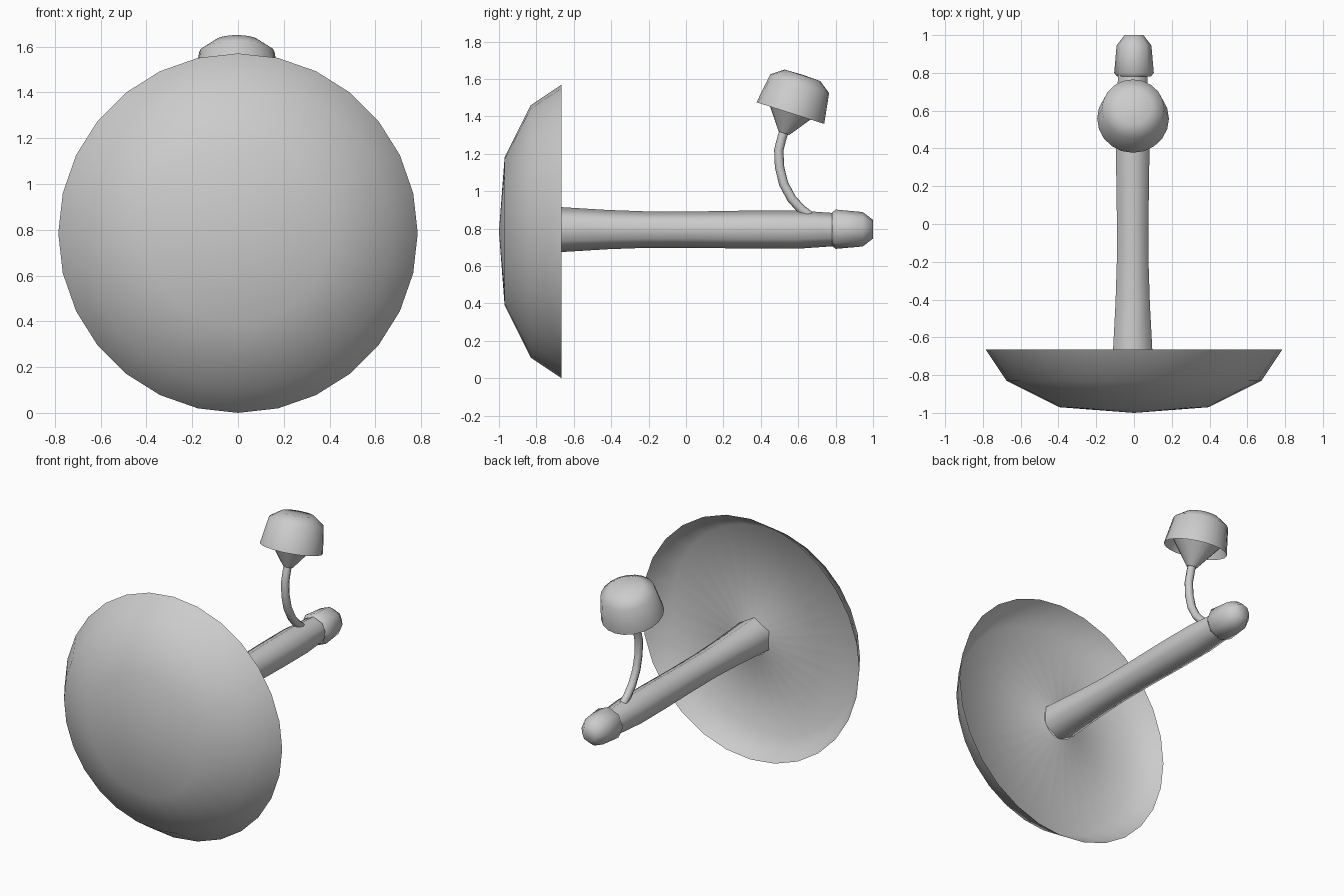
import bpy, bmesh, math
from mathutils import Matrix, Vector

if "Cube" in bpy.data.objects:
    bpy.data.objects.remove(bpy.data.objects["Cube"])

grey = bpy.data.materials.new("light_grey")
grey.diffuse_color = (0.6, 0.6, 0.6, 1)
grey.use_nodes = True
grey.node_tree.nodes["Principled BSDF"].inputs["Base Color"].default_value = grey.diffuse_color


def smooth(ob, angle):
    bpy.ops.object.select_all(action='DESELECT')
    ob.select_set(True)
    bpy.context.view_layer.objects.active = ob
    bpy.ops.object.shade_smooth_by_angle(angle=math.radians(angle))


def lathe(name, profile, sides, origin, tilt, phase=0, angle=45):
    """Revolve (radius, height) points about local z, then tilt about x."""
    bm = bmesh.new()
    rings = []
    for r, h in profile:
        if r == 0:
            rings.append([bm.verts.new((0, 0, h))])
        else:
            rings.append([bm.verts.new((r * math.cos(phase + 2 * math.pi * i / sides),
                                        r * math.sin(phase + 2 * math.pi * i / sides), h))
                          for i in range(sides)])
    for a, b in zip(rings, rings[1:]):
        for i in range(sides):
            j = (i + 1) % sides
            if len(a) == 1:
                bm.faces.new((a[0], b[j], b[i]))
            elif len(b) == 1:
                bm.faces.new((a[i], a[j], b[0]))
            else:
                bm.faces.new((a[i], a[j], b[j], b[i]))
    bmesh.ops.recalc_face_normals(bm, faces=bm.faces)
    bm.transform(Matrix.Translation(origin) @ Matrix.Rotation(math.radians(tilt), 4, 'X'))
    me = bpy.data.meshes.new(name)
    bm.to_mesh(me)
    bm.free()
    me.materials.append(grey)
    ob = bpy.data.objects.new(name, me)
    bpy.context.collection.objects.link(ob)
    smooth(ob, angle)
    return ob


# Large shallow dish, and a back surface that dips and rises to the shaft root
lathe("dish", [(0, -1.0), (0.395, -0.97), (0.675, -0.83), (0.785, -0.665)],
      28, (0, 0, 0.785), -90)
lathe("dish_back", [(0.785, -0.665), (0.67, -0.822), (0.11, -0.69)],
      28, (0, 0, 0.785), -90, 0, 75)

# Six-sided flared shaft and its end cap
lathe("shaft", [(0.122, -0.695), (0.12, -0.665), (0.105, -0.42), (0.097, -0.2), (0.097, 0.05),
                (0.102, 0.35), (0.102, 0.6), (0.088, 0.8)],
      6, (-0.007, 0, 0.795), -90, math.pi / 2, 65)
lathe("end_cap", [(0.088, 0.78), (0.105, 0.80), (0.092, 0.945), (0.05, 1.0), (0, 1.0)],
      8, (0, 0, 0.797), -90, 0, 70)

# Curved arm from shaft to small cup
cu = bpy.data.curves.new("arm", 'CURVE')
cu.dimensions = '3D'
cu.bevel_depth = 0.025
cu.bevel_resolution = 2
path = [(0.66, 0.87), (0.615, 0.905), (0.565, 0.96), (0.522, 1.04), (0.50, 1.13), (0.496, 1.22), (0.514, 1.29), (0.535, 1.35)]
sp = cu.splines.new('POLY')
sp.points.add(len(path) - 1)
for p, (y, z) in zip(sp.points, path):
    p.co = (-0.007, y, z, 1)
tmp = bpy.data.objects.new("arm_path", cu)
bpy.context.collection.objects.link(tmp)
bpy.context.view_layer.update()
me = bpy.data.meshes.new_from_object(tmp.evaluated_get(bpy.context.evaluated_depsgraph_get()))
bpy.data.objects.remove(tmp)
me.materials.clear()
me.materials.append(grey)
arm = bpy.data.objects.new("arm", me)
bpy.context.collection.objects.link(arm)
smooth(arm, 50)

# Tilted cup: cone underside, hollow rim, tapered wall, chamfered top
lathe("cup", [(0.03, -0.113), (0.165, 0.07), (0.19, 0), (0.165, 0.165), (0.10, 0.212), (0, 0.215)],
      20, (-0.005, 0.558, 1.418), -17.7, 0, 75)
